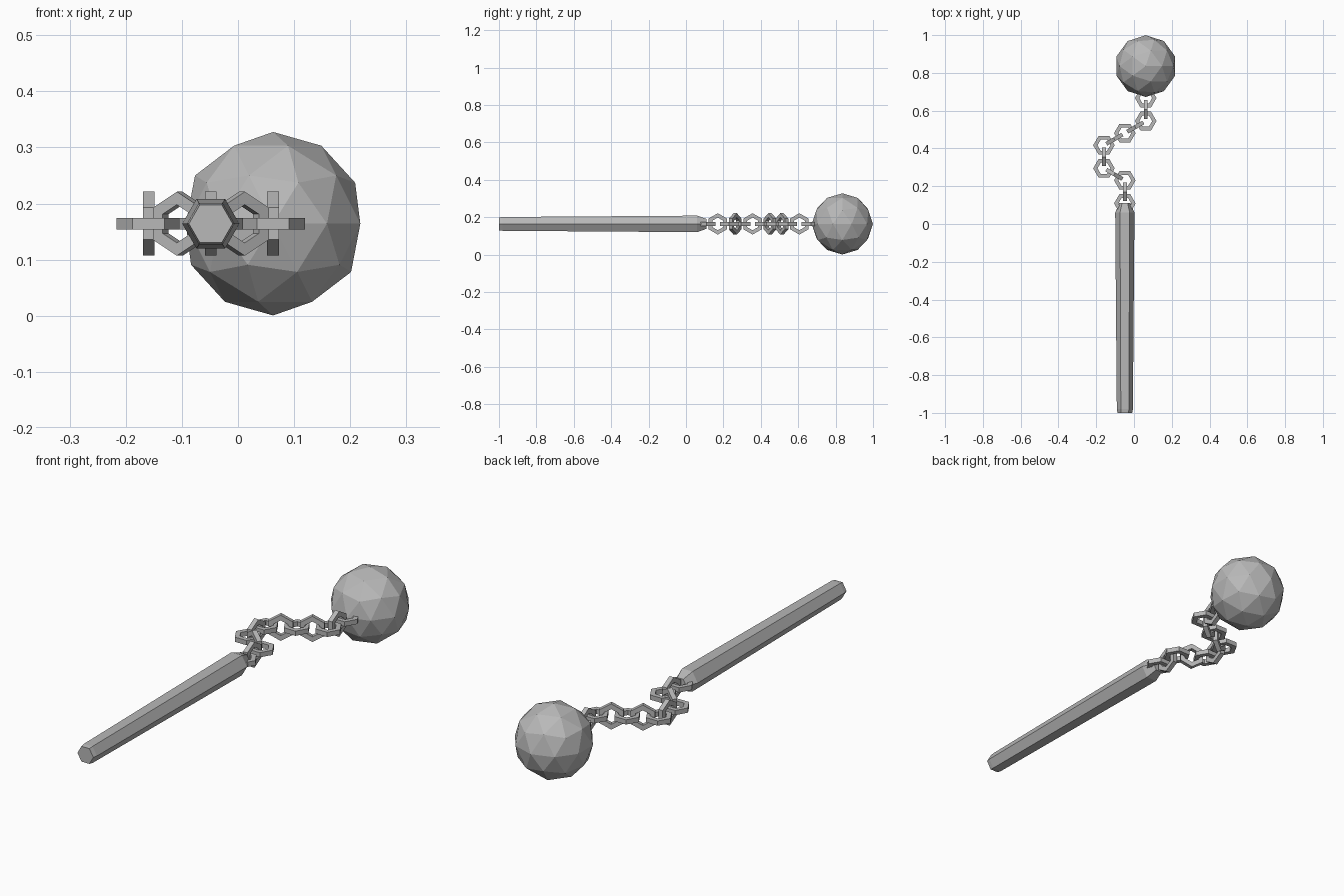
import bpy, bmesh, math
from mathutils import Matrix

if "Cube" in bpy.data.objects:
    bpy.data.objects.remove(bpy.data.objects["Cube"])

Z = 0.164                       # height of the common axis
X0, DX = -0.0485, 0.1107        # handle axis and sideways chain step

steel = bpy.data.materials.new("grey_steel")
steel.diffuse_color = (0.48, 0.48, 0.48, 1)
steel.use_nodes = True
steel.node_tree.nodes["Principled BSDF"].inputs["Base Color"].default_value = steel.diffuse_color


def finish(name, bm, matrix):
    bmesh.ops.recalc_face_normals(bm, faces=bm.faces)
    me = bpy.data.meshes.new(name)
    bm.to_mesh(me)
    bm.free()
    me.materials.append(steel)
    ob = bpy.data.objects.new(name, me)
    ob.matrix_world = matrix
    bpy.context.collection.objects.link(ob)


def hexagon(bm, r, h):
    return [bm.verts.new((r * math.cos(k * math.pi / 3), r * math.sin(k * math.pi / 3), h))
            for k in range(6)]


def bridge(bm, a, b):
    for k in range(6):
        j = (k + 1) % 6
        bm.faces.new((a[k], a[j], b[j], b[k]))


def link(name, matrix):
    # hexagonal ring with square section, points along local x
    bm = bmesh.new()
    rings = [hexagon(bm, r, h) for r, h in
             ((0.057, -0.0105), (0.057, 0.0105), (0.034, 0.0105), (0.034, -0.0105))]
    for i in range(4):
        bridge(bm, rings[i], rings[(i + 1) % 4])
    finish(name, bm, matrix)


# handle: tapered hexagonal bar with bevelled ends
bm = bmesh.new()
rings = [hexagon(bm, r, y) for y, r in
         ((-1.0, 0.039), (-0.98, 0.0425), (0.06, 0.051), (0.11, 0.03))]
for a, b in zip(rings, rings[1:]):
    bridge(bm, a, b)
bm.faces.new(rings[0])
bm.faces.new(rings[-1])
finish("handle", bm, Matrix.Translation((X0, 0, Z)) @ Matrix.Rotation(-math.pi / 2, 4, 'X'))

# chain: flat links along a zigzag, with an upright link between each pair
points = [(X0, 0.109)]
for side in (0, -1, 0, 1, 1, 0):
    x, y = points[-1]
    points.append((x + side * DX, y + (0.064 if side else 0.122)))
for i, (x, y) in enumerate(points):
    link(f"flat_link_{i + 1}", Matrix.Translation((x, y, Z)))
for i, (p, q) in enumerate(zip(points, points[1:])):
    yaw = math.atan2(q[1] - p[1], q[0] - p[0])
    link(f"upright_link_{i + 1}",
         Matrix.Translation(((p[0] + q[0]) / 2, (p[1] + q[1]) / 2, Z))
         @ Matrix.Rotation(yaw, 4, 'Z') @ Matrix.Rotation(math.pi / 2, 4, 'X')
         @ Matrix.Rotation(math.pi / 2, 4, 'Z'))

# ball: low-poly weight
bm = bmesh.new()
bmesh.ops.create_icosphere(bm, subdivisions=2, radius=0.1635)
finish("ball", bm, Matrix.Translation((0.0625, 0.836, Z)))
